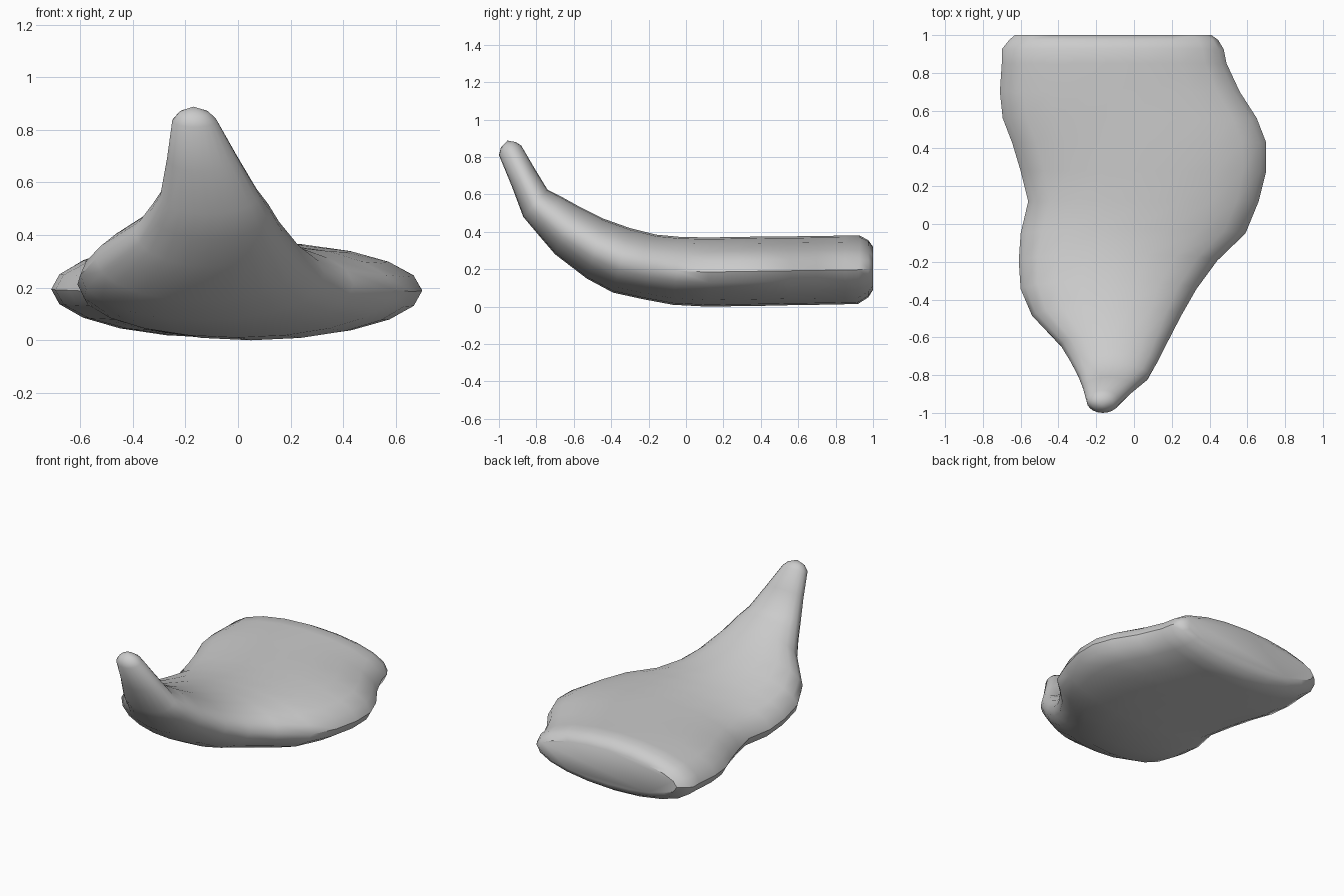
import bpy, bmesh, math

if "Cube" in bpy.data.objects:
    bpy.data.objects.remove(bpy.data.objects["Cube"])

SIDES = 20

# Cross-sections from the flat back end to the upturned tip:
# underside (y, z), topside (y, z), left x, right x
SECTIONS = [
    (1.00, .09, 1.00, .32, -.63, .41),
    (.975, .05, .975, .355, -.66, .445),
    (.92, .015, .93, .38, -.70, .475),
    (.85, .013, .85, .38, -.70, .49),
    (.70, .01, .70, .378, -.71, .56),
    (.56, .008, .56, .376, -.695, .65),
    (.43, .005, .43, .375, -.645, .70),
    (.28, .003, .28, .373, -.60, .70),
    (.12, .00, .12, .37, -.56, .66),
    (-.07, .01, -.03, .373, -.60, .59),
    (-.23, .04, -.16, .385, -.61, .44),
    (-.39, .075, -.30, .42, -.60, .33),
    (-.53, .15, -.44, .47, -.54, .25),
    (-.70, .28, -.58, .54, -.39, .17),
    (-.79, .385, -.67, .59, -.335, .125),
    (-.87, .48, -.74, .625, -.295, .08),
    (-.93, .64, -.81, .74, -.27, .00),
    (-1.0, .81, -.88, .86, -.25, -.08),
    (-.99, .85, -.91, .88, -.225, -.11),
]


def ring(bm, section):
    """Tilted elliptical ring of vertices."""
    yb, zb, yt, zt, xl, xr = section
    verts = []
    for i in range(SIDES):
        a = 2 * math.pi * i / SIDES
        c, s = math.cos(a), math.sin(a)
        verts.append(bm.verts.new((
            (xl + xr) / 2 + (xr - xl) / 2 * c,
            (yb + yt) / 2 + (yt - yb) / 2 * s,
            (zb + zt) / 2 + (zt - zb) / 2 * s)))
    return verts


# Curved horn-like body lofted through the sections
bm = bmesh.new()
rings = [ring(bm, s) for s in SECTIONS]
for a, b in zip(rings, rings[1:]):
    for i in range(SIDES):
        j = (i + 1) % SIDES
        bm.faces.new((a[i], a[j], b[j], b[i]))

# Flat back face and rounded tip
bm.faces.new(rings[0])
tip = bm.verts.new((-.17, -.955, .888))
for i in range(SIDES):
    bm.faces.new((rings[-1][i], rings[-1][(i + 1) % SIDES], tip))

bmesh.ops.recalc_face_normals(bm, faces=bm.faces)
mesh = bpy.data.meshes.new("curved_body")
bm.to_mesh(mesh)
bm.free()

body = bpy.data.objects.new("curved_body", mesh)
bpy.context.collection.objects.link(body)
bpy.context.view_layer.objects.active = body
body.select_set(True)
bpy.ops.object.shade_smooth_by_angle(angle=math.radians(40))
